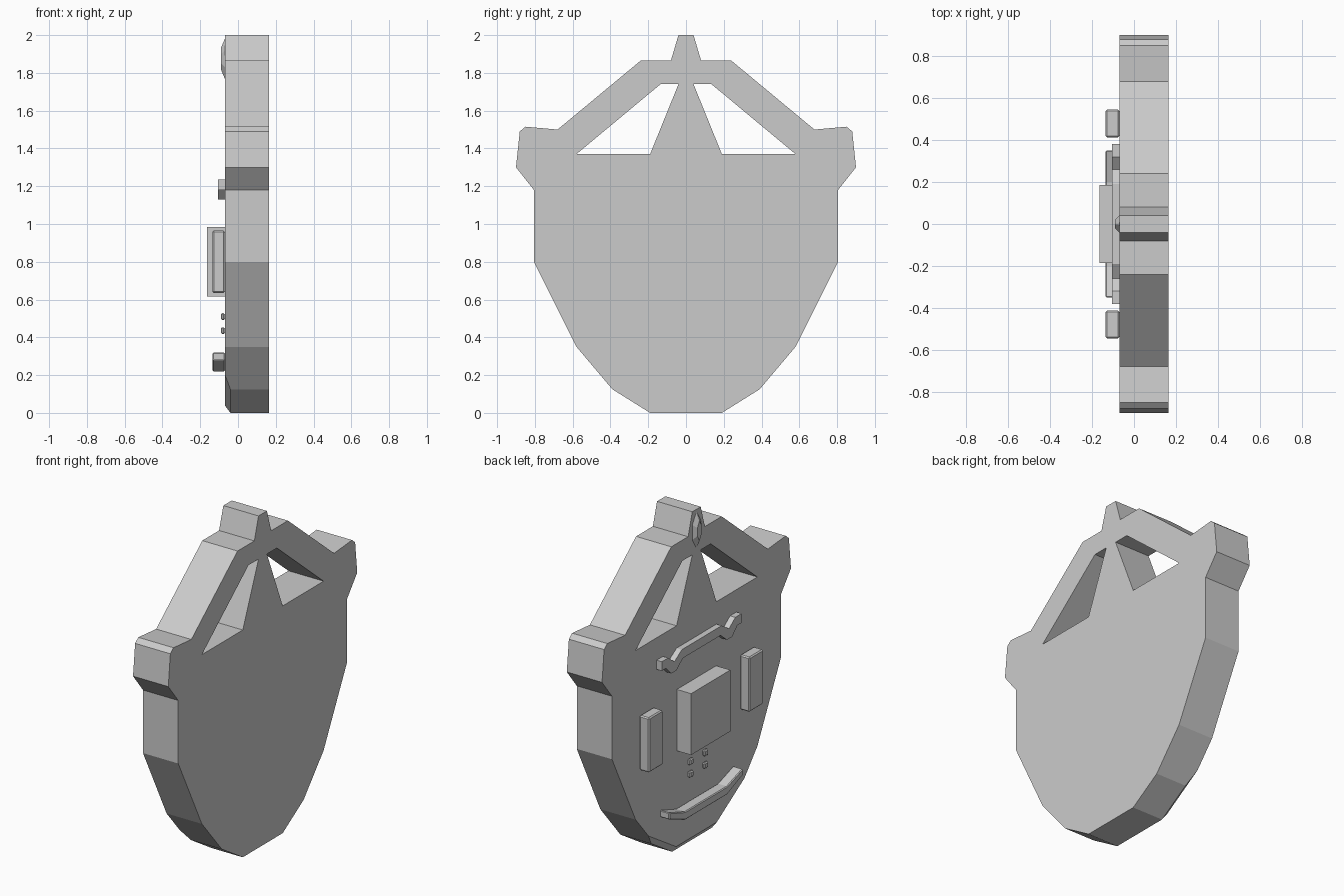
import bpy, bmesh
from mathutils import Vector

cube = bpy.data.objects.get("Cube")
if cube:
    bpy.data.objects.remove(cube, do_unlink=True)

GREY = (0.6, 0.6, 0.6, 1)
mat = bpy.data.materials.new("light grey")
mat.use_nodes = True
mat.diffuse_color = GREY
mat.node_tree.nodes["Principled BSDF"].inputs["Base Color"].default_value = GREY

FACE, BACK = -0.07, 0.165  # decorated face and plain face of the plate


def finish(name, bm):
    bmesh.ops.recalc_face_normals(bm, faces=bm.faces)
    mesh = bpy.data.meshes.new(name)
    bm.to_mesh(mesh)
    bm.free()
    mesh.materials.append(mat)
    obj = bpy.data.objects.new(name, mesh)
    bpy.context.collection.objects.link(obj)
    return obj


def mirrored(half):
    """Close a (y, z) half profile across y = 0."""
    return half + [(-y, z) for y, z in reversed(half)]


def slab(loops, x0, x1):
    """Extrude an outline with optional holes from x0 to x1."""
    bm = bmesh.new()
    for loop in loops:
        vs = [bm.verts.new((x0, y, z)) for y, z in loop]
        for a, b in zip(vs, vs[1:] + vs[:1]):
            bm.edges.new((a, b))
    if len(loops) == 1:
        bm.faces.new(vs)
    else:
        bmesh.ops.triangle_fill(bm, edges=bm.edges[:], use_beauty=True)
    res = bmesh.ops.extrude_face_region(bm, geom=bm.faces[:])
    moved = [g for g in res["geom"] if isinstance(g, bmesh.types.BMVert)]
    bmesh.ops.translate(bm, verts=moved, vec=(x1 - x0, 0, 0))
    bmesh.ops.recalc_face_normals(bm, faces=bm.faces)
    return bm


def soften(obj, width):
    mod = obj.modifiers.new("edge", "BEVEL")
    mod.width = width
    mod.segments = 1


def box(y0, y1, z0, z1):
    return [(y0, z0), (y1, z0), (y1, z1), (y0, z1)]


# Main plate with two openings
outline = mirrored([(0.04, 2), (0.08, 1.865), (0.24, 1.865), (0.68, 1.5),
                    (0.85, 1.515), (0.88, 1.49), (0.9, 1.3), (0.805, 1.18),
                    (0.805, 0.8), (0.58, 0.35), (0.39, 0.125), (0.19, 0)])
opening = [(0.58, 1.37), (0.19, 1.37), (0.04, 1.74), (0.135, 1.74)]
plate = slab([outline, opening, [(-y, z) for y, z in opening]], FACE, BACK)

# Chamfers along the chin
chin = [((-0.04, 0, 0), (-0.04, 0.19, 0), (FACE, 0, 0.04))]
for s in (1, -1):
    chin.append(((-0.04, s * 0.39, 0.125), (-0.04, s * 0.19, 0), (FACE, s * 0.45, 0.2)))
for a, b, c in chin:
    a, b, c = Vector(a), Vector(b), Vector(c)
    n = (b - a).cross(c - a).normalized()
    if n.z > 0:
        n.negate()
    cut = bmesh.ops.bisect_plane(plate, geom=plate.verts[:] + plate.edges[:] + plate.faces[:],
                                 plane_co=a, plane_no=n, clear_outer=True)
    rim = [g for g in cut["geom_cut"] if isinstance(g, bmesh.types.BMEdge) and g.is_boundary]
    if rim:
        bmesh.ops.holes_fill(plate, edges=rim, sides=0)
bmesh.ops.dissolve_limit(plate, angle_limit=0.01, verts=plate.verts[:], edges=plate.edges[:])
finish("mask_plate", plate)

# Nose block and cheek blocks
finish("nose_block", slab([box(-0.187, 0.187, 0.615, 0.985)], FACE, -0.165))
for side, s in (("left", 1), ("right", -1)):
    ys = sorted((s * 0.412, s * 0.545))
    soften(finish(side + "_cheek_block", slab([box(*ys, 0.635, 0.965)], FACE, -0.135)), 0.007)

# Mouth bar with raised ends
mouth = mirrored([(0.2, 0.27), (0.35, 0.32), (0.35, 0.28), (0.2, 0.22)])
soften(finish("mouth_bar", slab([mouth], FACE, -0.135)), 0.005)

# Brow strip dipping before its ends
brow = mirrored([(0.19, 1.235), (0.26, 1.19), (0.32, 1.235), (0.38, 1.235),
                 (0.38, 1.18), (0.34, 1.18), (0.29, 1.13), (0.24, 1.13), (0.18, 1.18)])
finish("brow_strip", slab([brow], FACE, -0.105))

# Four small studs under the nose
for y in (-0.07, 0.07):
    for z in (0.435, 0.51):
        r = 0.018
        soften(finish("stud", slab([box(y - r, y + r, z - r, z + r)], FACE, -0.09)), 0.006)

# Faceted gem on the crest
gem = slab([mirrored([(0.004, 1.98), (0.04, 1.92), (0.04, 1.83), (0.004, 1.77)])], FACE, -0.09)
for v in gem.verts:
    if v.co.x < -0.08:
        v.co.y *= 0.5
        v.co.z = 1.875 + (v.co.z - 1.875) * 0.55
finish("crest_gem", gem)
